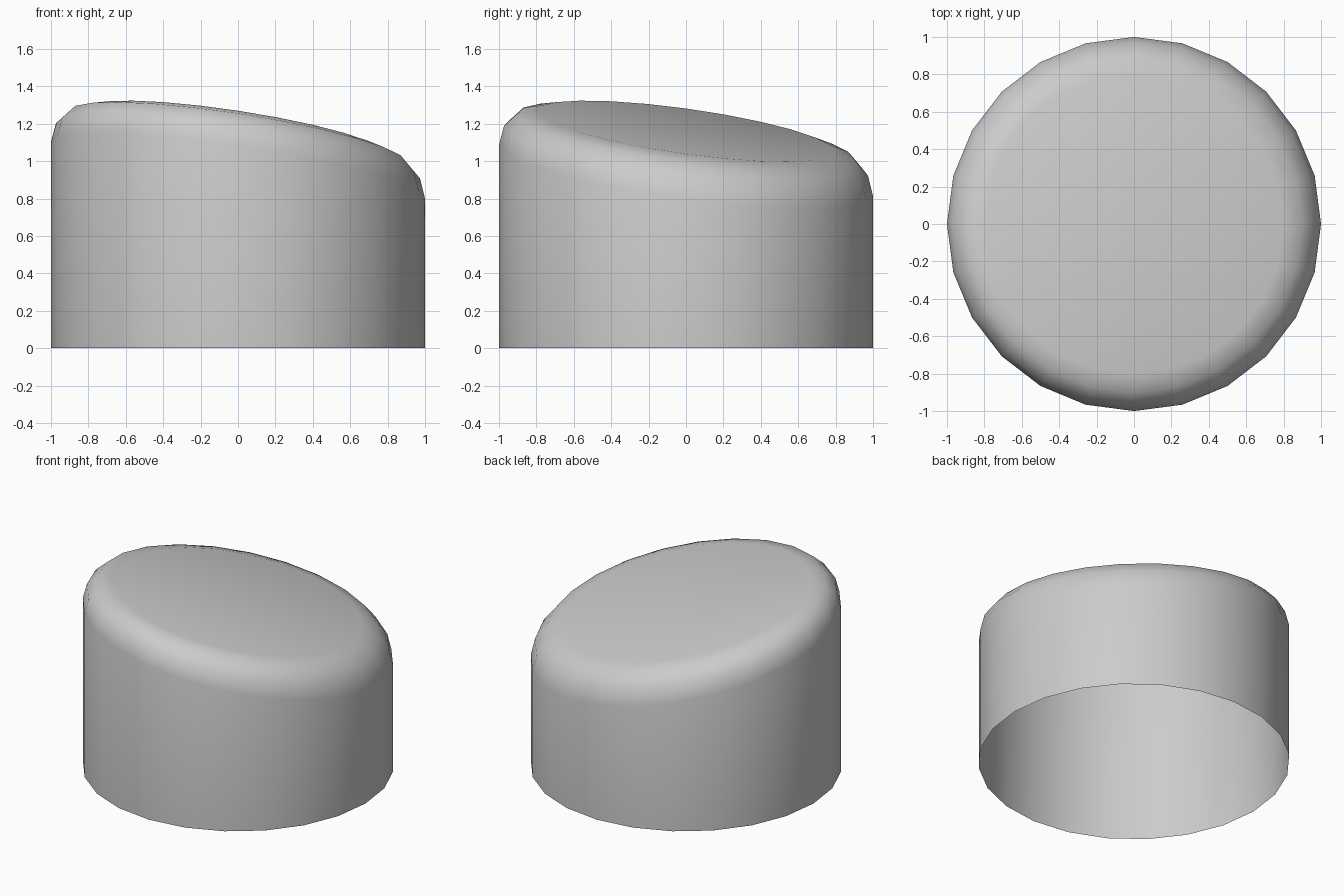
import bpy, bmesh, math

if "Cube" in bpy.data.objects:
    bpy.data.objects.remove(bpy.data.objects["Cube"])

SIDES = 24
CAP_INSET, CAP_RISE, ROUND_STEPS = 0.2, 0.21, 3
SLOPE_X, SLOPE_Y, SHOULDER = 0.152, 0.137, 0.95

bm = bmesh.new()


def ring(radius, height, slope=1.0):
    """One 24-sided loop, tilted along the sloping top."""
    loop = []
    for k in range(SIDES):
        a = 2 * math.pi * k / SIDES
        x, y = radius * math.cos(a), radius * math.sin(a)
        loop.append(bm.verts.new((x, y, height - slope * (SLOPE_X * x + SLOPE_Y * y))))
    return loop


# open base, then the rounded shoulder up to the slanted cap
rings = [ring(1.0, 0.0, 0.0)]
for i in range(ROUND_STEPS + 1):
    t = i / ROUND_STEPS * math.pi / 2
    rings.append(ring(1 - CAP_INSET * (1 - math.cos(t)), SHOULDER + CAP_RISE * math.sin(t)))

for lower, upper in zip(rings, rings[1:]):
    for k in range(SIDES):
        n = (k + 1) % SIDES
        bm.faces.new((lower[k], lower[n], upper[n], upper[k]))

# slanted flat cap
bm.faces.new(rings[-1])

for f in bm.faces:
    f.smooth = True

mesh = bpy.data.meshes.new("slanted_cap")
bm.to_mesh(mesh)
bm.free()
obj = bpy.data.objects.new("slanted_cap", mesh)
bpy.context.collection.objects.link(obj)
